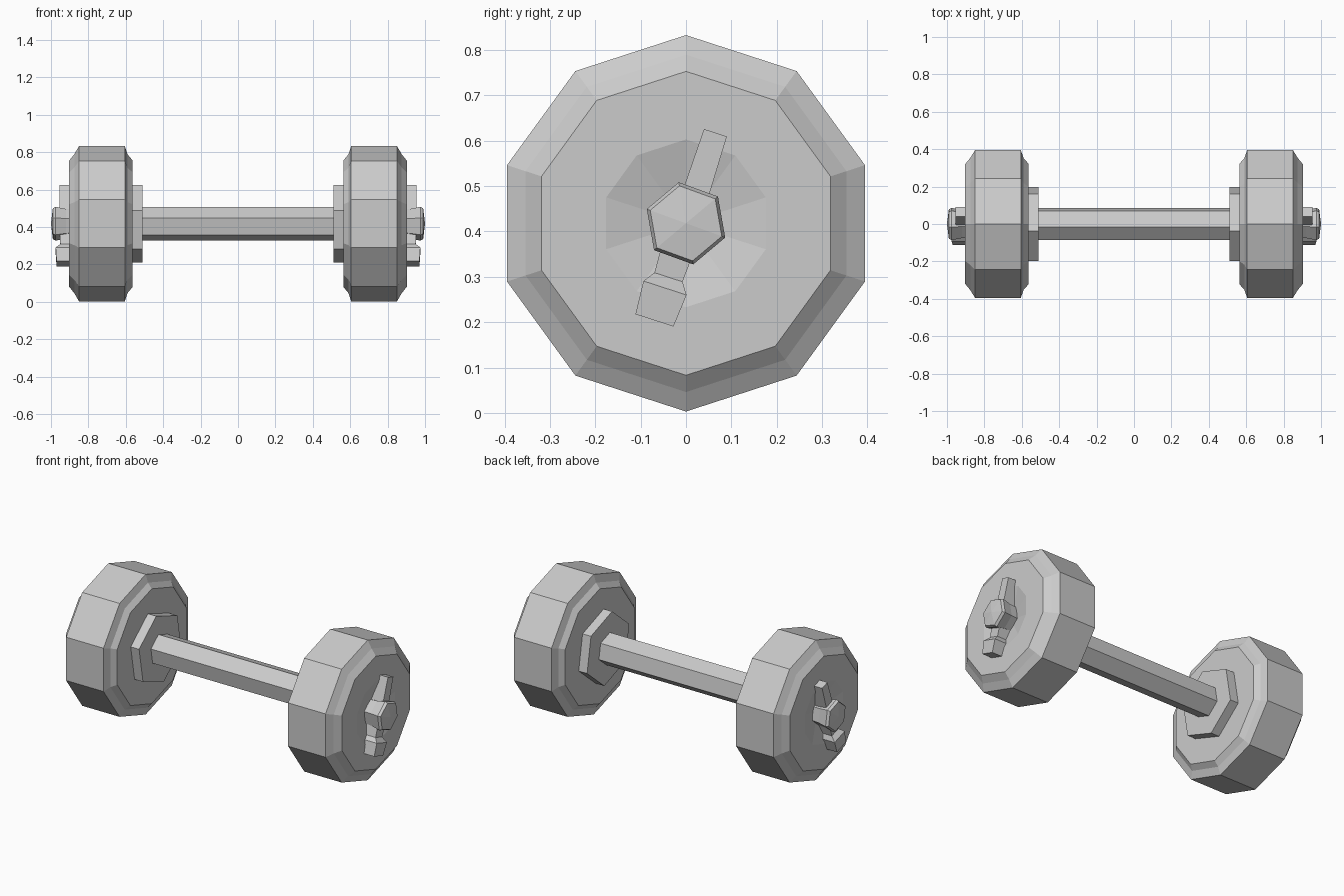
import bpy, bmesh
from math import sin, cos, radians, pi

if "Cube" in bpy.data.objects:
    bpy.data.objects.remove(bpy.data.objects["Cube"])

AXIS_Z = 0.418  # height of the bar axis


def skin(name, rings, mirror=True):
    """Join equal-sized rings of points into a closed, flat-shaded solid."""
    bm = bmesh.new()
    loops = [[bm.verts.new(p) for p in ring] for ring in rings]
    n = len(loops[0])
    for a, b in zip(loops, loops[1:]):
        for i in range(n):
            j = (i + 1) % n
            bm.faces.new((a[i], a[j], b[j], b[i]))
    bm.faces.new(loops[0][::-1])
    bm.faces.new(loops[-1])
    bmesh.ops.remove_doubles(bm, verts=bm.verts, dist=0.0005)
    bmesh.ops.recalc_face_normals(bm, faces=bm.faces)
    mesh = bpy.data.meshes.new(name)
    bm.to_mesh(mesh)
    bm.free()
    obj = bpy.data.objects.new(name, mesh)
    bpy.context.collection.objects.link(obj)
    if mirror:
        obj.modifiers.new("both_ends", 'MIRROR').use_axis = (True, False, False)
    return obj


def turned(name, profile, sides, start, mirror=True):
    """Turn an (x, radius) profile around the bar axis."""
    angles = [radians(start) + 2 * pi * i / sides for i in range(sides)]
    rings = [[(x, max(r, 0.0001) * cos(a), AXIS_Z + max(r, 0.0001) * sin(a))
              for a in angles] for x, r in profile]
    return skin(name, rings, mirror)


def lever(name, sections):
    """Tapered bar across the end, sections are (distance, width, x_in, x_out)."""
    c, s = cos(radians(72)), sin(radians(72))
    rings = []
    for d, w, x0, x1 in sections:
        rings.append([(x, d * c + k * s, AXIS_Z + d * s - k * c)
                      for x, k in ((x0, -w / 2), (x1, -w / 2),
                                   (x1, w / 2), (x0, w / 2))])
    return skin(name, rings)


# hexagonal grip bar
turned("handle_bar", [(-0.56, 0.092), (0.56, 0.092)], 6, 40, mirror=False)

# hexagonal collars against the inner faces of the weights
turned("inner_collar", [(0.51, 0.21), (0.58, 0.21)], 6, 40)

# ten-sided weights with bevelled rims and dished outer faces
turned("weight", [(0.565, 0), (0.565, 0.34), (0.59, 0.37), (0.605, 0.415),
                  (0.85, 0.415), (0.875, 0.372), (0.904, 0.335),
                  (0.904, 0.185), (0.86, 0.0)], 10, 90)

# flared hexagonal end nuts with a shallow pointed cap
turned("end_nut", [(0.85, 0.075), (0.92, 0.08), (0.975, 0.092),
                   (0.99, 0.084), (1.0, 0.0)], 6, 40)

# upper and lower tightening levers
lever("upper_lever", [(0.03, 0.06, 0.87, 0.955), (0.21, 0.053, 0.9, 0.955)])
lever("lower_lever", [(-0.03, 0.075, 0.87, 0.955), (-0.125, 0.065, 0.885, 0.95),
                      (-0.15, 0.1, 0.895, 0.975), (-0.225, 0.088, 0.9, 0.97)])
